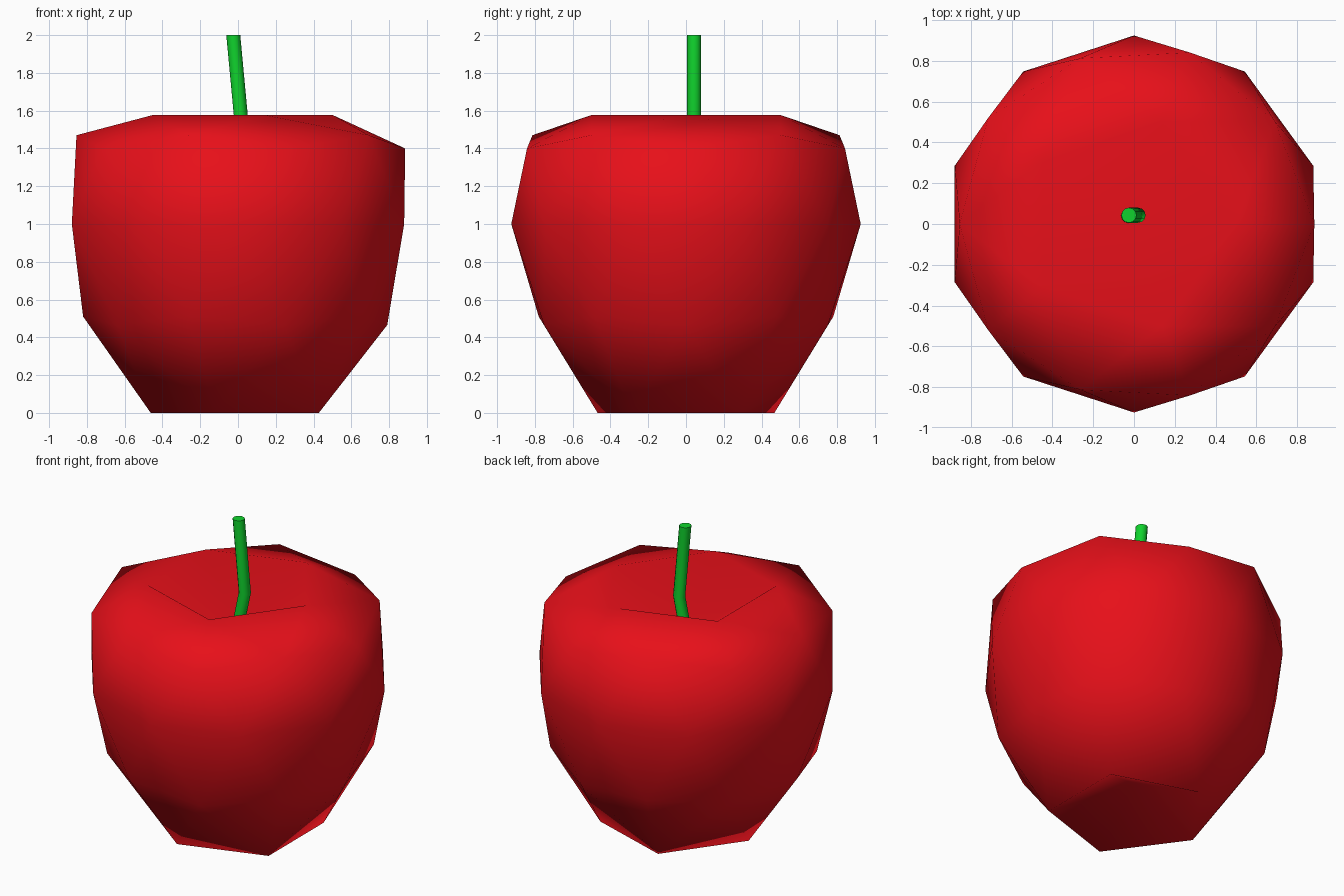
import bpy, bmesh, math

if "Cube" in bpy.data.objects:
    bpy.data.objects.remove(bpy.data.objects["Cube"])


def finish(name, bm, color, smooth_angle=None):
    mesh = bpy.data.meshes.new(name)
    bmesh.ops.recalc_face_normals(bm, faces=bm.faces[:])
    bm.to_mesh(mesh)
    bm.free()
    obj = bpy.data.objects.new(name, mesh)
    bpy.context.collection.objects.link(obj)
    mat = bpy.data.materials.new(name + "_color")
    mat.diffuse_color = (*color, 1)
    mat.use_nodes = True
    mat.node_tree.nodes["Principled BSDF"].inputs["Base Color"].default_value = mat.diffuse_color
    mesh.materials.append(mat)
    mesh.shade_smooth()
    if smooth_angle:
        bpy.context.view_layer.objects.active = obj
        obj.select_set(True)
        bpy.ops.object.shade_smooth_by_angle(angle=math.radians(smooth_angle))
        obj.select_set(False)
    return obj


# Fruit body: icosphere reshaped ring by ring, poles pushed in as dimples
# original ring height -> (new radius, new height, x shift)
rings = [
    (1.0, 0.0, 1.25, 0.0), (0.851, 0.526, 1.577, -0.025),
    (0.526, 0.855, 1.47, 0.0), (0.447, 0.885, 1.40, 0.0),
    (0.0, 0.925, 1.0, 0.0),
    (-0.447, 0.82, 0.51, 0.0), (-0.526, 0.79, 0.465, 0.0),
    (-0.851, 0.492, 0.0, 0.03), (-1.0, 0.0, 0.22, 0.0),
]
bm = bmesh.new()
bmesh.ops.create_icosphere(bm, subdivisions=2, radius=1)
for v in bm.verts:
    _, radius, height, shift = min(rings, key=lambda r: abs(r[0] - v.co.z))
    angle = math.atan2(v.co.y, v.co.x)
    v.co = (radius * math.cos(angle) + shift, radius * math.sin(angle), height)
finish("apple_body", bm, (0.8, 0.005, 0.01))

# Stem: a bent tube rising out of the top dimple
path = [(-0.04, 1.23), (0.02, 1.52), (-0.025, 2.0)]
sides = 12
bm = bmesh.new()
loops = []
for x, z in path:
    loops.append([bm.verts.new((x + 0.037 * math.cos(2 * math.pi * i / sides),
                                0.043 + 0.037 * math.sin(2 * math.pi * i / sides), z))
                  for i in range(sides)])
for a, b in zip(loops, loops[1:]):
    for i in range(sides):
        j = (i + 1) % sides
        bm.faces.new((a[i], a[j], b[j], b[i]))
bm.faces.new(loops[0][::-1])
bm.faces.new(loops[-1])
finish("stem", bm, (0.005, 0.65, 0.026), 40)
